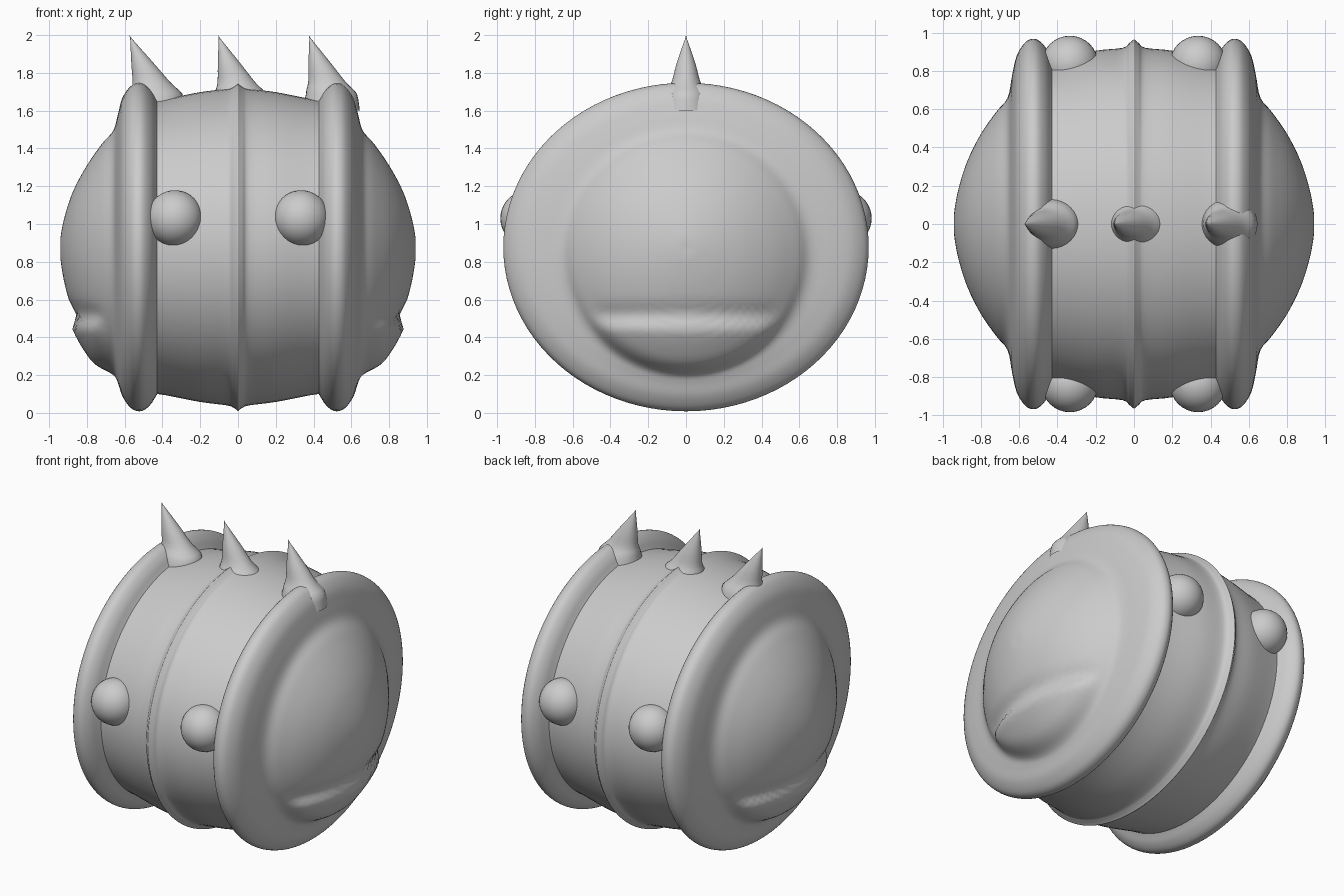
import bpy, bmesh, math

if "Cube" in bpy.data.objects:
    bpy.data.objects.remove(bpy.data.objects["Cube"])

SEGS = 96
grey = bpy.data.materials.new("plain grey")
grey.diffuse_color = (0.6, 0.6, 0.6, 1)
grey.use_nodes = True
grey.node_tree.nodes["Principled BSDF"].inputs["Base Color"].default_value = grey.diffuse_color


def smoothstep(a, b, v):
    t = max(0.0, min(1.0, (v - a) / (b - a)))
    return t * t * (3 - 2 * t)


def smooth_profile(pts, steps=4):
    """Catmull-Rom curve through the profile points."""
    out = []
    for i in range(len(pts) - 1):
        p = [pts[max(0, min(len(pts) - 1, i + k))] for k in (-1, 0, 1, 2)]
        for s in range(steps):
            t = s / steps
            out.append(tuple(
                0.5 * (2 * b + (c - a) * t + (2 * a - 5 * b + 4 * c - d) * t ** 2
                       + (3 * b - a - 3 * c + d) * t ** 3)
                for a, b, c, d in zip(*p)))
    return out + [pts[-1]]


def finish(name, bm):
    bmesh.ops.recalc_face_normals(bm, faces=bm.faces[:])
    for f in bm.faces:
        f.smooth = True
    me = bpy.data.meshes.new(name)
    bm.to_mesh(me)
    bm.free()
    me.materials.append(grey)
    ob = bpy.data.objects.new(name, me)
    bpy.context.collection.objects.link(ob)
    return ob


def skin(bm, rings, tip=None):
    """Bridge rings of points with quads, optionally closing to a tip."""
    loops = [[bm.verts.new(p) for p in r] for r in rings]
    n = len(loops[0])
    for a, b in zip(loops, loops[1:]):
        for i in range(n):
            j = (i + 1) % n
            bm.faces.new((a[i], a[j], b[j], b[i]))
    if tip:
        t = bm.verts.new(tip)
        for i in range(n):
            bm.faces.new((loops[-1][i], loops[-1][(i + 1) % n], t))


def x_ring(x, ry, rz, cz):
    """Elliptical ring around the x axis."""
    return [(x, ry * math.cos(2 * math.pi * i / SEGS),
             cz + rz * math.sin(2 * math.pi * i / SEGS)) for i in range(SEGS)]


# Barrel with raised centre ridge
half = smooth_profile([(0, .965, .868, .878), (.025, .945, .85, .878),
                       (.06, .92, .838, .878), (.2, .905, .82, .878),
                       (.38, .865, .785, .878), (.46, .85, .775, .878)])
barrel = [(-x, a, b, c) for x, a, b, c in reversed(half[1:])] + half
bm = bmesh.new()
skin(bm, [x_ring(*p) for p in barrel])
finish("barrel", bm)

# End caps: raised rim, sloping flange, dome and lower lip
cap = smooth_profile([(.41, .82, .75, .878), (.435, .87, .79, .878),
                      (.46, .92, .83, .878), (.495, .957, .862, .878),
                      (.53, .967, .869, .878), (.57, .947, .85, .878),
                      (.612, .88, .79, .878), (.636, .78, .71, .87),
                      (.66, .66, .645, .85), (.72, .585, .585, .84),
                      (.80, .47, .47, .84), (.87, .33, .33, .85),
                      (.915, .19, .19, .86), (.938, .07, .07, .87),
                      (.94, .01, .01, .87)])


def lip(p):
    x, y, z = p
    r = math.hypot(y, z - .84)
    if x < .6 or r > .66:
        return p
    edge = 1 - smoothstep(.56, .66, r)
    side = 1 - smoothstep(.40, .54, abs(y))
    bulge = .04 * (1 - smoothstep(.44, .51, z))
    groove = .015 * math.exp(-((z - .53) / .04) ** 2)
    return (x + (bulge - groove) * edge * side, y, z)


for side, label in ((-1, "left"), (1, "right")):
    bm = bmesh.new()
    rings = [[lip(p) for p in x_ring(*q)] for q in cap]
    skin(bm, [[(side * x, y, z) for x, y, z in r] for r in rings],
         (side * .94, 0, .87))
    finish(label + "_end_cap", bm)

# Round knobs, front and back
for sx, lx in ((-1, "left"), (1, "right")):
    for sy, ly in ((-1, "front"), (1, "back")):
        bm = bmesh.new()
        bmesh.ops.create_uvsphere(bm, u_segments=32, v_segments=20, radius=.148)
        bmesh.ops.translate(bm, verts=bm.verts[:],
                            vec=(sx * .335, sy * .835, 1.03))
        finish(f"{ly}_{lx}_knob", bm)

# Leaning spikes along the top
levels = smooth_profile([(1.60, .15, .14), (1.69, .135, .115), (1.75, .10, .077),
                         (1.85, .06, .05), (1.98, .005, .005)], 3)
for name, bx, lean in (("left", -.43, -.145), ("middle", .015, -.12),
                       ("right", .495, -.12)):
    bm = bmesh.new()
    rings = []
    for z, rx, ry in levels:
        cx = bx + lean * max(0, z - 1.69) / .31
        rings.append([(cx + rx * math.cos(2 * math.pi * i / 32),
                       ry * math.sin(2 * math.pi * i / 32), z) for i in range(32)])
    skin(bm, rings, (bx + lean, 0, 2.0))
    finish(name + "_spike", bm)
